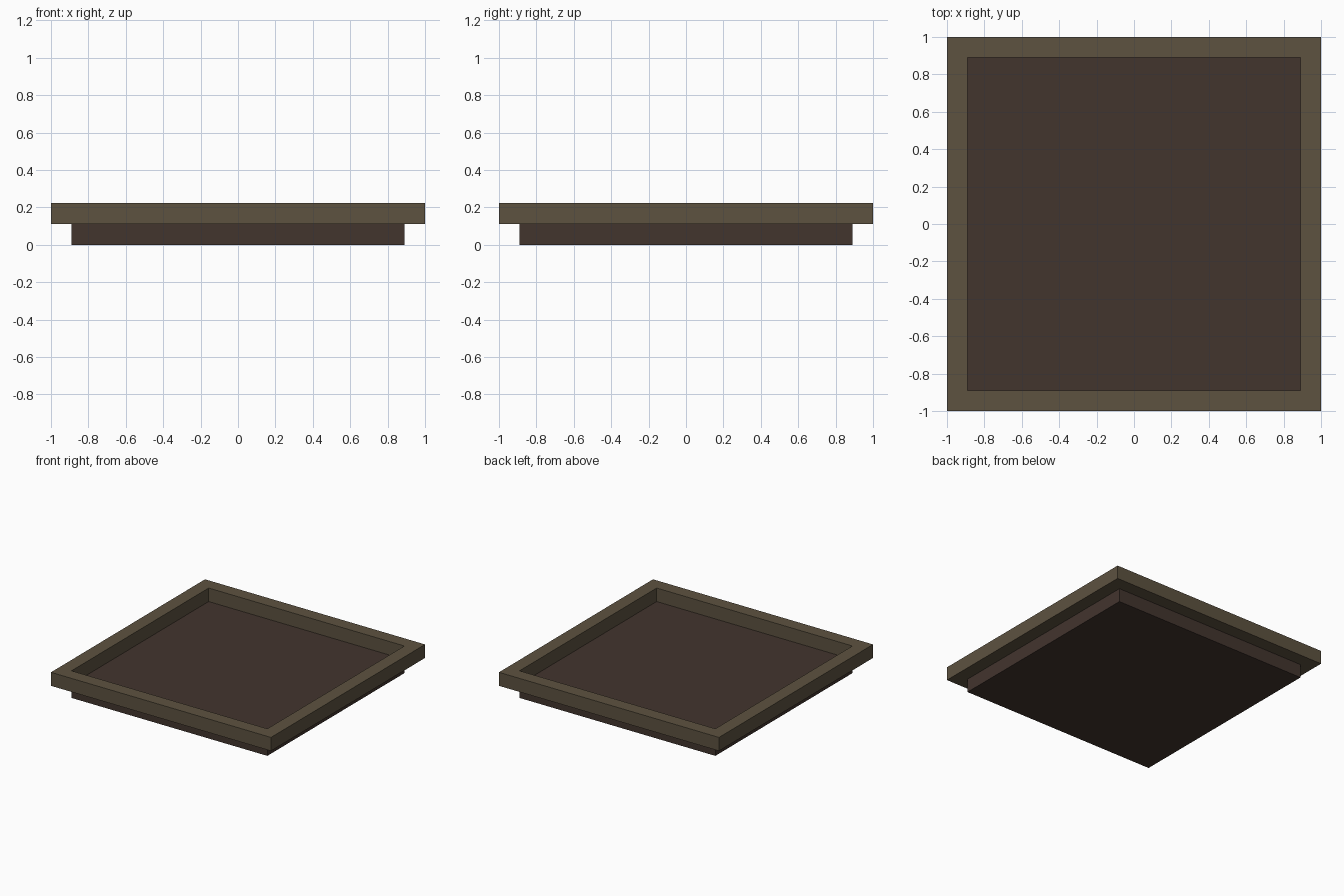
import bpy
import bmesh

cube = bpy.data.objects.get("Cube")
if cube:
    bpy.data.objects.remove(cube, do_unlink=True)

OUTER, INNER = 1.0, 0.89       # half widths of the rim and the base
MID, TOP = 0.112, 0.223        # base top and rim top heights


def material(name, rgb):
    mat = bpy.data.materials.new(name)
    mat.use_nodes = True
    colour = (*rgb, 1.0)
    mat.diffuse_color = colour
    bsdf = mat.node_tree.nodes["Principled BSDF"]
    bsdf.inputs["Base Color"].default_value = colour
    bsdf.inputs["Roughness"].default_value = 0.9
    return mat


def add_object(name, bm, mat):
    bmesh.ops.recalc_face_normals(bm, faces=bm.faces)
    mesh = bpy.data.meshes.new(name)
    bm.to_mesh(mesh)
    bm.free()
    mesh.materials.append(mat)
    obj = bpy.data.objects.new(name, mesh)
    bpy.context.collection.objects.link(obj)
    return obj


def square_loop(bm, half, z):
    corners = [(-1, -1), (1, -1), (1, 1), (-1, 1)]
    return [bm.verts.new((x * half, y * half, z)) for x, y in corners]


def bridge(bm, a, b):
    for i in range(4):
        j = (i + 1) % 4
        bm.faces.new((a[i], a[j], b[j], b[i]))


olive = material("olive brown", (0.110, 0.085, 0.051))
dark = material("dark brown", (0.055, 0.035, 0.027))

# Base slab, whose top is the tray floor
bm = bmesh.new()
low, high = square_loop(bm, INNER, 0), square_loop(bm, INNER, MID)
bridge(bm, low, high)
bm.faces.new(low)
bm.faces.new(high)
add_object("base_slab", bm, dark)

# Raised square rim with mitred corners
bm = bmesh.new()
section = [(OUTER, MID), (OUTER, TOP), (INNER, TOP), (INNER, MID)]
loops = [square_loop(bm, half, z) for half, z in section]
for i in range(4):
    bridge(bm, loops[i], loops[(i + 1) % 4])
add_object("rim", bm, olive)
